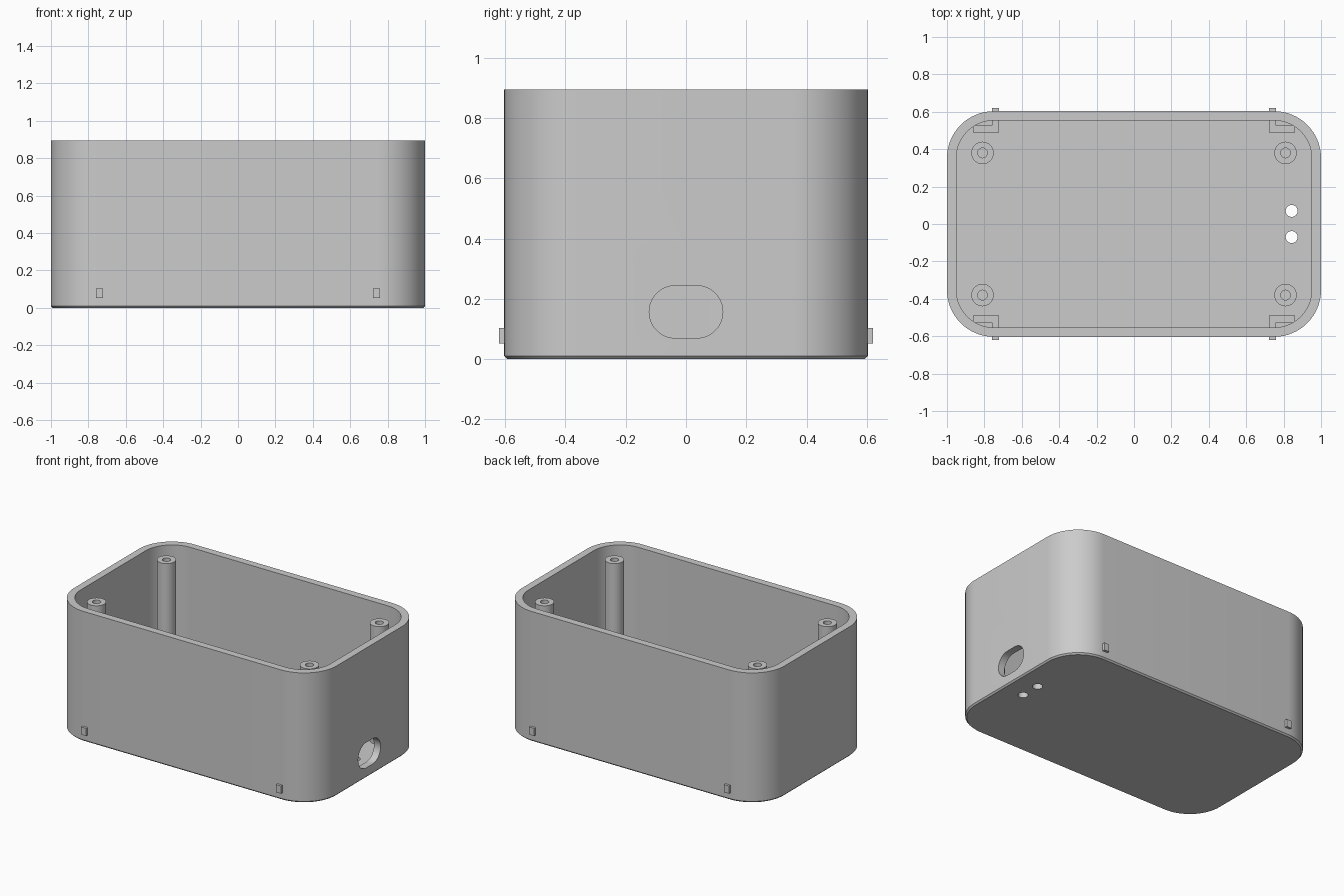
import bpy, bmesh, math

default_cube = bpy.data.objects.get("Cube")
if default_cube:
    bpy.data.objects.remove(default_cube, do_unlink=True)

grey = bpy.data.materials.new("light grey plastic")
grey.use_nodes = True
colour = (0.6, 0.6, 0.6, 1)
grey.diffuse_color = colour
grey.node_tree.nodes["Principled BSDF"].inputs["Base Color"].default_value = colour

HALF_X, HALF_Y, HEIGHT = 1.0, 0.603, 0.894
WALL, FLOOR, CORNER = 0.05, 0.05, 0.25


def outline(half_x, half_y, radius, steps):
    """Points around a rounded rectangle; a circle when the radius fills it."""
    points = []
    for quarter, (sx, sy) in enumerate([(1, 1), (-1, 1), (-1, -1), (1, -1)]):
        for i in range(steps + 1):
            a = math.pi / 2 * (quarter + i / steps)
            points.append((sx * (half_x - radius) + radius * math.cos(a),
                           sy * (half_y - radius) + radius * math.sin(a)))
    return points


def loft(name, rings, place=lambda x, y, z: (x, y, z), steps=16):
    """Skin rings of (z, half_x, half_y, radius) and cap both ends."""
    bm = bmesh.new()
    loops = [[bm.verts.new(place(x, y, z)) for x, y in outline(hx, hy, r, steps)]
             for z, hx, hy, r in rings]
    for low, high in zip(loops, loops[1:]):
        for i in range(len(low)):
            j = (i + 1) % len(low)
            bm.faces.new((low[i], low[j], high[j], high[i]))
    bm.faces.new(loops[0][::-1])
    bm.faces.new(loops[-1])
    return finish(name, bm)


def finish(name, bm):
    bmesh.ops.remove_doubles(bm, verts=bm.verts, dist=1e-5)
    bmesh.ops.recalc_face_normals(bm, faces=bm.faces)
    mesh = bpy.data.meshes.new(name)
    bm.to_mesh(mesh)
    bm.free()
    mesh.materials.append(grey)
    obj = bpy.data.objects.new(name, mesh)
    bpy.context.collection.objects.link(obj)
    smooth(obj)
    return obj


def smooth(obj):
    for face in obj.data.polygons:
        face.use_smooth = True
    obj.data.set_sharp_from_angle(angle=math.radians(30))


def cut(target, cutter):
    mod = target.modifiers.new("cut", 'BOOLEAN')
    mod.operation, mod.solver, mod.object = 'DIFFERENCE', 'EXACT', cutter
    bpy.context.view_layer.objects.active = target
    bpy.ops.object.modifier_apply(modifier=mod.name)
    bpy.data.objects.remove(cutter, do_unlink=True)


# Hollow case with a small chamfer round the underside
def case_ring(z, inset):
    return (z, HALF_X - inset, HALF_Y - inset, CORNER - inset)


case = loft("case", [case_ring(0, 0.01), case_ring(0.01, 0), case_ring(HEIGHT, 0),
                     case_ring(HEIGHT, WALL), case_ring(FLOOR, WALL)])

# Rounded slot through the left side wall
cut(case, loft("slot_cutter", [(0.85, 0.122, 0.087, 0.087), (1.1, 0.122, 0.087, 0.087)],
               lambda u, v, d: (d, u, v + 0.157)))

# Two round holes through the floor
for side in (-1, 1):
    cut(case, loft("hole_cutter", [(-0.1, *[0.032] * 3), (0.2, *[0.032] * 3)],
                   lambda x, y, z: (x + 0.843, y + side * 0.07, z), 8))
smooth(case)

# Screw posts and spring clips, one of each per corner
POST_TOP, POST_R, BORE_R = 0.86, 0.06, 0.026
CLIP = [(0.722, 0.49), (0.86, 0.49), (0.86, 0.526), (0.76, 0.526), (0.76, 0.62), (0.722, 0.62)]
for sx, x_name in ((1, "left"), (-1, "right")):
    for sy, y_name in ((-1, "front"), (1, "back")):
        loft(f"screw_post_{y_name}_{x_name}",
             [(z, r, r, r) for z, r in ((FLOOR - 0.01, POST_R), (POST_TOP, POST_R),
                                        (POST_TOP, BORE_R), (0.4, BORE_R))],
             lambda x, y, z: (x + sx * 0.81, y + sy * 0.38, z), 8)

        bm = bmesh.new()
        base = bm.faces.new([bm.verts.new((sx * x, sy * y, 0.052)) for x, y in CLIP])
        top = bmesh.ops.extrude_face_region(bm, geom=[base])["geom"]
        bmesh.ops.translate(bm, vec=(0, 0, 0.052),
                            verts=[v for v in top if isinstance(v, bmesh.types.BMVert)])
        finish(f"spring_clip_{y_name}_{x_name}", bm)
